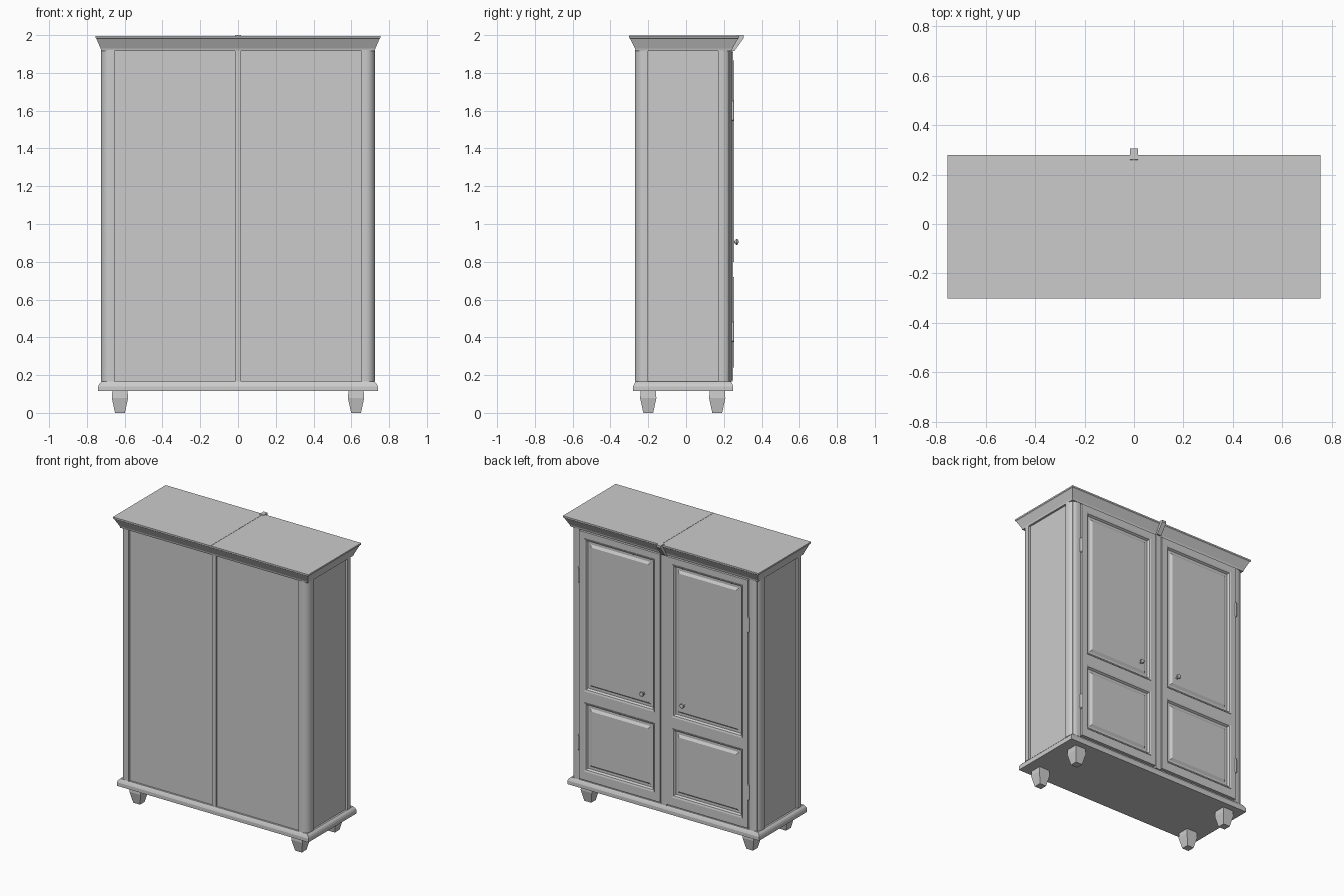
import bpy, bmesh, math

if "Cube" in bpy.data.objects:
    bpy.data.objects.remove(bpy.data.objects["Cube"])


def loft(name, rings, smooth=False):
    """Skin a list of equal-length closed rings and cap both ends."""
    bm = bmesh.new()
    vs = [[bm.verts.new(p) for p in r] for r in rings]
    n = len(rings[0])
    for a, b in zip(vs, vs[1:]):
        for i in range(n):
            j = (i + 1) % n
            bm.faces.new((a[i], a[j], b[j], b[i]))
    bm.faces.new(vs[0])
    bm.faces.new(vs[-1])
    bmesh.ops.recalc_face_normals(bm, faces=bm.faces)
    me = bpy.data.meshes.new(name)
    bm.to_mesh(me)
    bm.free()
    ob = bpy.data.objects.new(name, me)
    bpy.context.collection.objects.link(ob)
    if smooth:
        bpy.context.view_layer.objects.active = ob
        ob.select_set(True)
        bpy.ops.object.shade_smooth_by_angle(angle=math.radians(35))
        ob.select_set(False)
    return ob


def rect_z(x0, x1, y0, y1, z):
    return [(x0, y0, z), (x1, y0, z), (x1, y1, z), (x0, y1, z)]


def rect_y(x0, x1, z0, z1, y):
    return [(x0, y, z0), (x1, y, z0), (x1, y, z1), (x0, y, z1)]


def box(name, x0, x1, y0, y1, z0, z1):
    return loft(name, [rect_z(x0, x1, y0, y1, z0), rect_z(x0, x1, y0, y1, z1)])


def lathe(name, centre, profile, axis, n=16):
    """Round part: profile of (radius, offset) along the y or z axis."""
    cx, cy, cz = centre
    rings = []
    for r, d in profile:
        ring = []
        for k in range(n):
            a = 2 * math.pi * k / n
            c, s = r * math.cos(a), r * math.sin(a)
            ring.append((cx + c, cy + d, cz + s) if axis == 'y' else (cx + c, cy + s, cz + d))
        rings.append(ring)
    return loft(name, rings, True)


Z0, Z1 = 0.165, 1.92

# carcass with recessed side and rear panels
box("carcass", -0.71, 0.71, -0.255, 0.228, Z0 - 0.01, Z1 + 0.01)
box("rear_centre_stile", -0.016, 0.016, -0.266, -0.25, Z0, Z1)
box("door_centre_stile", -0.022, 0.022, 0.22, 0.246, Z0, Z1)

# base moulding
loft("base_moulding", [rect_z(-w, w, -0.28 + d, 0.25 - d, z) for w, d, z in
                       [(0.74, 0, 0.115), (0.74, 0, 0.14), (0.735, 0.005, 0.152), (0.722, 0.012, Z0)]])

# flared cornice, with the small cover strip on the door side
loft("cornice", [rect_z(-w, w, y0, y1, z) for w, y0, y1, z in
                 [(0.724, -0.266, 0.242, 1.915), (0.727, -0.269, 0.245, 1.928),
                  (0.749, -0.296, 0.274, 1.98), (0.755, -0.302, 0.28, 1.985),
                  (0.755, -0.302, 0.28, 1.996)]])
strip = [(0.22, 1.915), (0.255, 1.915), (0.305, 1.985), (0.305, 2.0), (0.262, 2.0)]
loft("cornice_cover_strip", [[(x, y, z) for y, z in strip] for x in (-0.016, 0.016)])
box("top_seam", -0.0015, 0.0015, -0.302, 0.28, 1.99, 1.9975)

# corner posts with a quarter-round outer edge
for sx in (-1, 1):
    for ye, yi, tag in ((0.24, 0.17, "door"), (-0.27, -0.2, "rear")):
        sy = 1 if ye > 0 else -1
        R = 0.05
        prof = [(sx * 0.655, yi), (sx * 0.725, yi)]
        for k in range(9):
            a = k / 8 * math.pi / 2
            prof.append((sx * (0.725 - R + R * math.cos(a)), ye + sy * (R * math.sin(a) - R)))
        prof.append((sx * 0.655, ye))
        loft(tag + "_corner_post", [[(x, y, z) for x, y in prof] for z in (Z0, Z1)], True)

    # tapered feet
    for fy in (-0.2, 0.165):
        fx = sx * 0.625
        loft("foot", [rect_z(fx - h, fx + h, fy - h, fy + h, z)
                      for h, z in [(0.026, 0), (0.043, 0.078), (0.04, 0.118)]])

    # doors: stiles, rails and raised panels
    def span(a, b):
        return sorted((sx * a, sx * b))

    A, B, C, D = 0.026, 0.068, 0.61, 0.65
    box("door_inner_stile", *span(A, B), 0.22, 0.25, 0.178, 1.91)
    box("door_outer_stile", *span(C, D), 0.22, 0.25, 0.178, 1.91)
    for z0, z1 in ((0.178, 0.24), (0.72, 0.80), (1.865, 1.91)):
        box("door_rail", *span(B, C), 0.22, 0.25, z0, z1)
    x0, x1 = span(B, C)
    for z0, z1 in ((0.24, 0.72), (0.80, 1.865)):
        outer = [(0, 0.254), (0.012, 0.25), (0.02, 0.236), (0.036, 0.236), (0.052, 0.247)]
        rings = [rect_y(x0, x1, z0, z1, 0.225)]
        rings += [rect_y(x0 + i, x1 - i, z0 + i, z1 - i, y) for i, y in outer]
        loft("door_raised_panel", rings)

    # knobs and hinges
    lathe("door_knob", (sx * 0.155, 0.245, 0.905),
          [(0.011, 0), (0.011, 0.004), (0.006, 0.007), (0.006, 0.012), (0.013, 0.017),
           (0.016, 0.023), (0.013, 0.029), (0.006, 0.032)], 'y')
    for hz in (0.43, 1.6):
        lathe("door_hinge", (sx * 0.654, 0.246, hz),
              [(0.004, -0.055), (0.008, -0.05), (0.008, 0.05), (0.004, 0.055)], 'z', 12)
